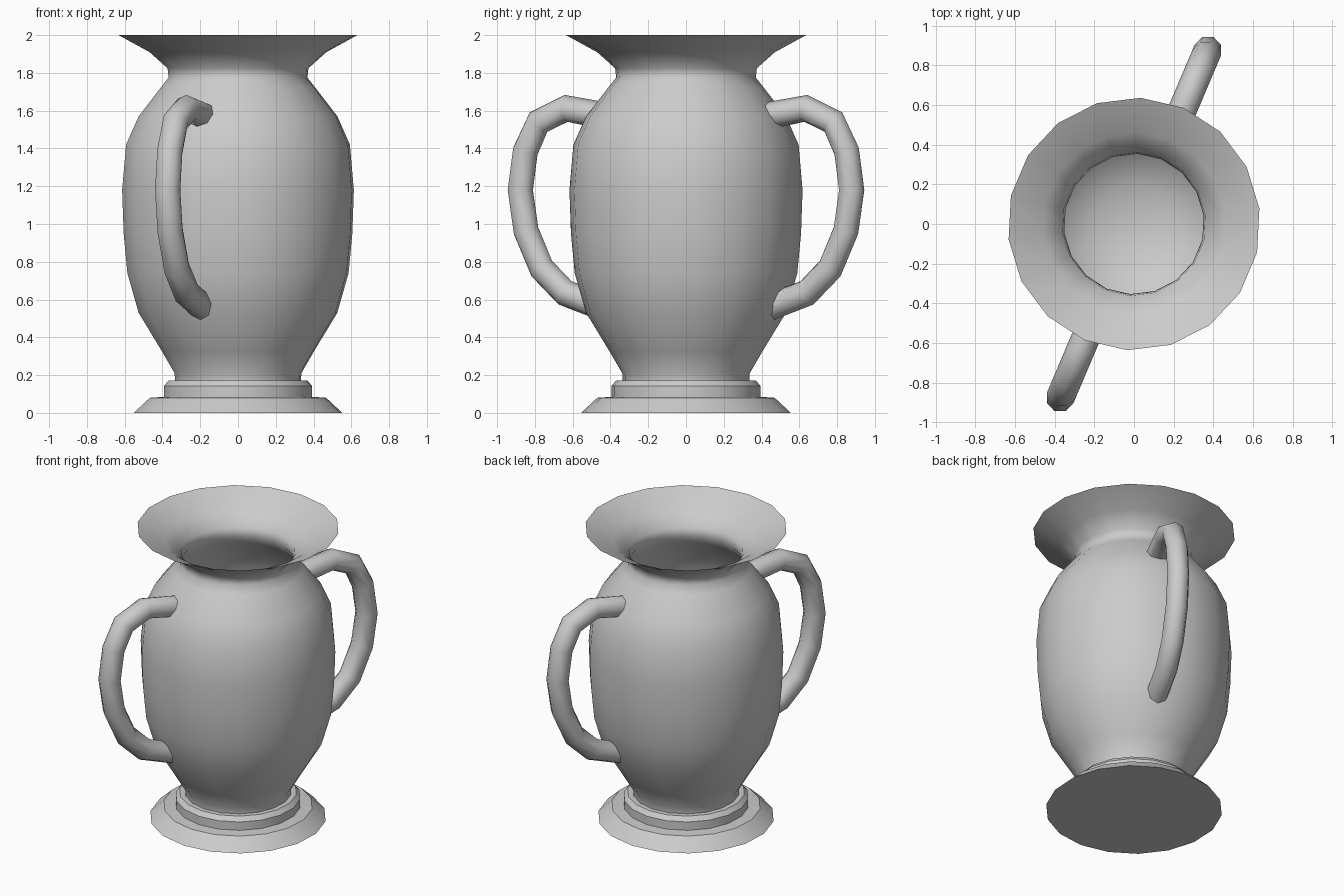
import bpy, bmesh
from math import radians, cos, sin, pi

if "Cube" in bpy.data.objects:
    bpy.data.objects.remove(bpy.data.objects["Cube"])

SIDES = 18
TURN = radians(7)  # rotation of the facets about z


def lathe(name, profile, smooth_angle):
    """Revolve (radius, z) points; radius 0 closes with a fan."""
    bm = bmesh.new()
    rings = []
    for r, z in profile:
        n = 1 if r == 0 else SIDES
        rings.append([bm.verts.new((r * cos(TURN + 2 * pi * i / SIDES),
                                    r * sin(TURN + 2 * pi * i / SIDES), z))
                      for i in range(n)])
    for a, b in zip(rings, rings[1:]):
        for i in range(SIDES):
            j = (i + 1) % SIDES
            quad = [a[i % len(a)], a[j % len(a)], b[j % len(b)], b[i % len(b)]]
            bm.faces.new(list(dict.fromkeys(quad)))
    bmesh.ops.recalc_face_normals(bm, faces=bm.faces)
    mesh = bpy.data.meshes.new(name)
    bm.to_mesh(mesh)
    bm.free()
    ob = bpy.data.objects.new(name, mesh)
    bpy.context.collection.objects.link(ob)
    bpy.ops.object.select_all(action='DESELECT')
    ob.select_set(True)
    bpy.context.view_layer.objects.active = ob
    bpy.ops.object.shade_smooth_by_angle(angle=smooth_angle)
    return ob


# Stepped foot
lathe("foot", [(0, 0), (0.556, 0), (0.47, 0.08), (0.395, 0.085),
               (0.395, 0.143), (0.37, 0.172), (0, 0.172)], radians(25))

# Body: outer wall up to the thin flared rim, then the inner wall down to the bowl
outer = [(0, 0.165), (0.336, 0.165), (0.338, 0.21), (0.405, 0.325), (0.53, 0.53),
         (0.59, 0.74), (0.61, 0.95), (0.618, 1.18), (0.597, 1.42), (0.53, 1.57),
         (0.41, 1.725), (0.37, 1.775), (0.376, 1.825), (0.472, 1.91), (0.637, 2.0)]
inner = [(0.462, 1.917), (0.362, 1.835), (0.354, 1.775), (0.395, 1.71),
         (0.512, 1.56), (0.578, 1.41), (0.598, 1.18), (0.57, 0.74),
         (0.51, 0.54), (0.385, 0.34), (0.2, 0.25), (0, 0.23)]
lathe("body", outer + inner, radians(75))

# Two handles on opposite sides, swept along a (radius, z) path
path = [(0.45, 1.57), (0.69, 1.612), (0.848, 1.54), (0.924, 1.385), (0.953, 1.18),
        (0.92, 0.965), (0.83, 0.765), (0.695, 0.635), (0.48, 0.56)]
for label, ang in (("back", radians(67)), ("front", radians(247))):
    cu = bpy.data.curves.new(label + "_handle", 'CURVE')
    cu.dimensions = '3D'
    cu.bevel_depth = 0.072
    cu.bevel_resolution = 2
    cu.use_fill_caps = True
    sp = cu.splines.new('POLY')
    sp.points.add(len(path) - 1)
    for p, (r, z) in zip(sp.points, path):
        p.co = (r, 0, z, 1)
    sp.use_smooth = True
    ob = bpy.data.objects.new(label + "_handle", cu)
    ob.rotation_euler.z = ang
    bpy.context.collection.objects.link(ob)
